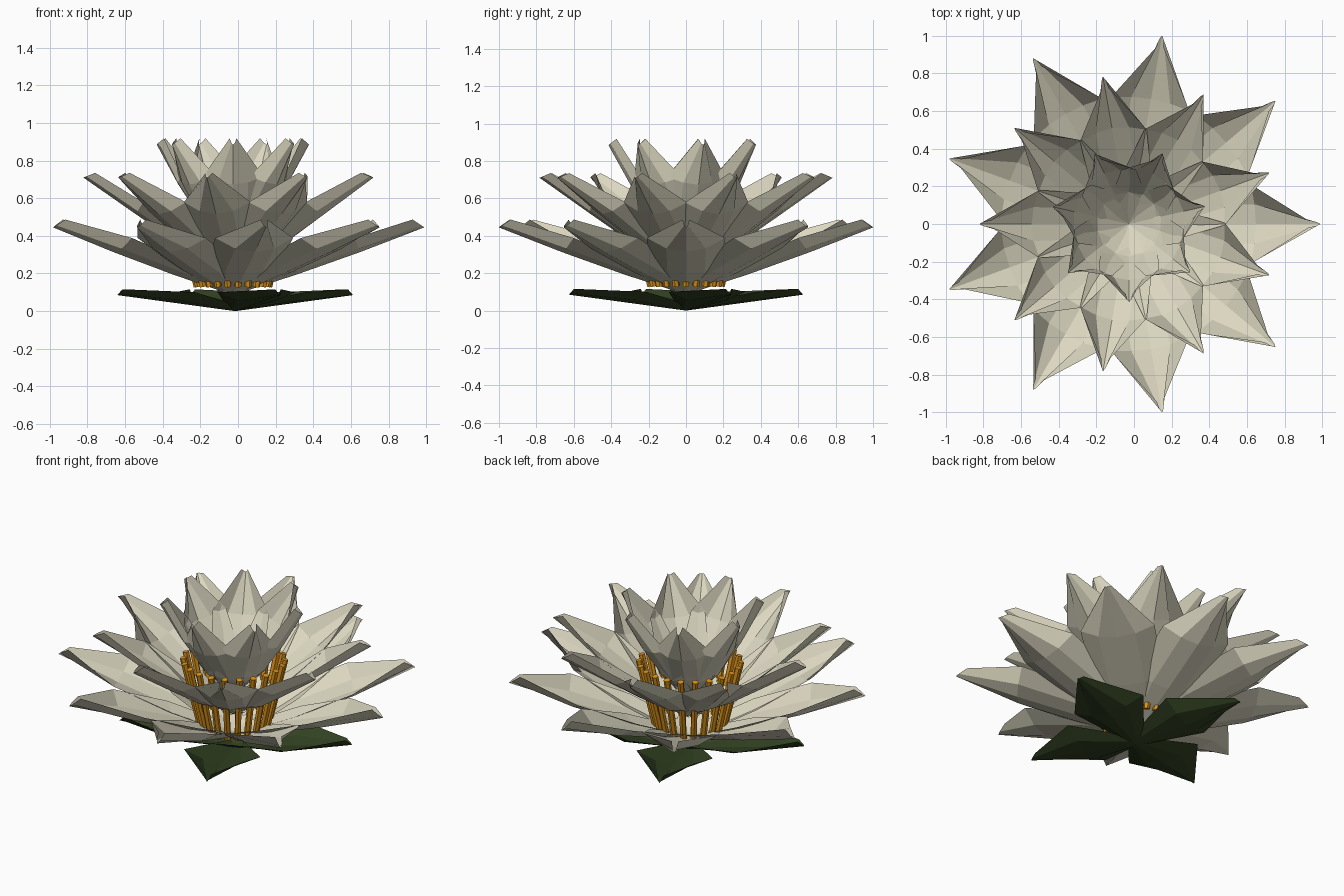
import bpy, bmesh, math
from mathutils import Vector, Matrix

if "Cube" in bpy.data.objects:
    bpy.data.objects.remove(bpy.data.objects["Cube"])


def material(name, rgb):
    m = bpy.data.materials.new(name)
    m.diffuse_color = (*rgb, 1)
    m.use_nodes = True
    m.node_tree.nodes["Principled BSDF"].inputs["Base Color"].default_value = m.diffuse_color
    return m


cream = material("cream petal", (0.71, 0.68, 0.53))
green = material("dark green sepal", (0.032, 0.055, 0.016))
orange = material("orange stamen", (0.70, 0.29, 0.01))


def finish(bm, name, mat, shift=-0.027):
    bmesh.ops.translate(bm, verts=bm.verts, vec=(shift, 0, 0))
    mesh = bpy.data.meshes.new(name)
    bm.to_mesh(mesh)
    bm.free()
    mesh.materials.append(mat)
    obj = bpy.data.objects.new(name, mesh)
    bpy.context.collection.objects.link(obj)


def petal_ring(name, mat, count, offset, base, tip, profile, shift=-0.027):
    """Ring of folded petals; base/tip are (radius, z).
    Profile rows are (t, half width, cup, outward sag, edge setback)."""
    bm = bmesh.new()
    b, e = Vector((base[0], 0, base[1])), Vector((tip[0], 0, tip[1]))
    d = (e - b).normalized()
    up = Vector((-d.z, 0, d.x))
    side = Vector((0, 1, 0))
    cols = (-1, -0.5, 0, 0.5, 1)
    for i in range(count):
        rot = Matrix.Rotation(math.radians(offset + 360 * i / count), 3, 'Z')
        rows = []
        for t, w, cup, sag, back in profile:
            c = b.lerp(e, t) - up * sag
            rows.append([bm.verts.new(rot @ (c + side * (w * u) + (up * cup - d * back) * u * u))
                         for u in cols])
        for r0, r1 in zip(rows, rows[1:]):
            for k in range(len(cols) - 1):
                bm.faces.new((r0[k], r1[k], r1[k + 1], r0[k + 1]))
    finish(bm, name, mat, shift)


# Sepals under the flower
petal_ring("sepals", green, 4, 21, (0.0, 0.0), (0.67, 0.085),
           [(0, 0.05, 0.03, 0, 0), (0.48, 0.22, 0.06, 0, 0), (1, 0.015, 0.035, 0, 0.03)], -0.015)

# Three tiers of petals, outer to inner
petal_ring("outer_petals", cream, 9, 0, (0.0, 0.085), (1.017, 0.445),
           [(0, 0.08, 0.02, 0, 0), (0.33, 0.20, 0.065, 0.01, 0),
            (0.66, 0.21, 0.08, 0.01, 0), (1, 0.018, 0.06, 0, 0.045)])
petal_ring("middle_petals", cream, 9, 20, (0.0, 0.205), (0.795, 0.71),
           [(0, 0.07, 0.02, 0, 0), (0.33, 0.165, 0.06, 0.025, 0),
            (0.64, 0.18, 0.075, 0.015, 0), (1, 0.018, 0.055, 0, 0.04)])
petal_ring("inner_petals", cream, 7, 13, (0.0, 0.34), (0.415, 0.885),
           [(0, 0.07, 0.01, 0, 0), (0.3, 0.15, 0.055, 0.05, 0),
            (0.65, 0.16, 0.07, 0.035, 0), (1, 0.018, 0.055, 0, 0)])

# Ring of stamens leaning slightly outwards
bm = bmesh.new()
N = 22
for i in range(N):
    a = 2 * math.pi * i / N
    lo = Vector((0.19 * math.cos(a), 0.19 * math.sin(a), 0.13))
    hi = Vector((0.285 * math.cos(a), 0.285 * math.sin(a), 0.54))
    q = (hi - lo).to_track_quat('Z', 'Y').to_matrix().to_4x4()
    bmesh.ops.create_cone(bm, cap_ends=True, segments=6, radius1=0.019, radius2=0.019,
                          depth=(hi - lo).length,
                          matrix=Matrix.Translation((lo + hi) / 2) @ q)
finish(bm, "stamens", orange)
